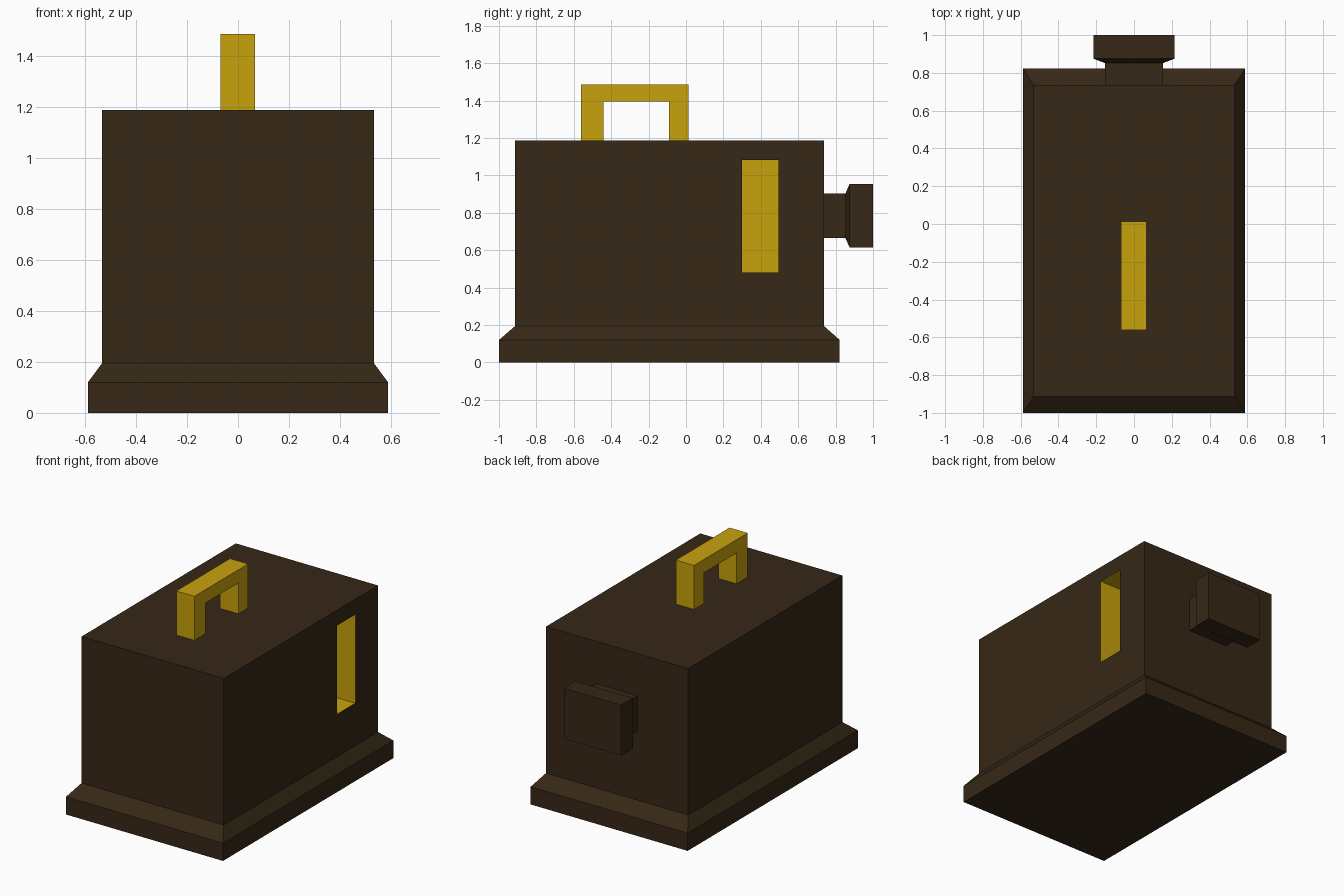
import bpy
import bmesh

if "Cube" in bpy.data.objects:
    bpy.data.objects.remove(bpy.data.objects["Cube"])


def material(name, color):
    m = bpy.data.materials.new(name)
    m.diffuse_color = color
    m.use_nodes = True
    m.node_tree.nodes["Principled BSDF"].inputs["Base Color"].default_value = m.diffuse_color
    return m


brown = material("dark_brown", (0.037, 0.021, 0.008, 1))
gold = material("gold", (0.58, 0.36, 0.004, 1))


def loft(name, rings, mats):
    """Skin a closed solid through rings with equal point counts."""
    bm = bmesh.new()
    loops = [[bm.verts.new(p) for p in ring] for ring in rings]
    n = len(loops[0])
    for a, b in zip(loops, loops[1:]):
        for i in range(n):
            j = (i + 1) % n
            bm.faces.new((a[i], a[j], b[j], b[i]))
    bm.faces.new(loops[0][::-1])
    bm.faces.new(loops[-1])
    bmesh.ops.recalc_face_normals(bm, faces=bm.faces)
    mesh = bpy.data.meshes.new(name)
    bm.to_mesh(mesh)
    bm.free()
    obj = bpy.data.objects.new(name, mesh)
    bpy.context.collection.objects.link(obj)
    for m in mats:
        mesh.materials.append(m)
    return obj


def rect_z(x, y0, y1, z):
    return [(-x, y0, z), (x, y0, z), (x, y1, z), (-x, y1, z)]


def rect_y(x, z0, z1, y):
    return [(-x, y, z0), (x, y, z0), (x, y, z1), (-x, y, z1)]


# Box body with flared plinth
body = loft("body", [
    rect_z(0.588, -1.0, 0.822, 0.0),
    rect_z(0.588, -1.0, 0.822, 0.12),
    rect_z(0.532, -0.913, 0.737, 0.195),
    rect_z(0.532, -0.913, 0.737, 1.187),
], [brown, gold])

# Gold-lined slot sunk into the right side only
slot = [(0.30, 0.482), (0.495, 0.482), (0.495, 1.082), (0.30, 1.082)]
cutter = loft("slot_cutter", [[(x, y, z) for y, z in slot] for x in (0.33, 0.70)],
              [brown, gold])
for p in cutter.data.polygons:
    p.material_index = 1
cutter.hide_render = True
cut = body.modifiers.new("slot", "BOOLEAN")
cut.operation = "DIFFERENCE"
cut.solver = "EXACT"
cut.object = cutter
bpy.context.view_layer.objects.active = body
bpy.ops.object.modifier_apply(modifier=cut.name)
bpy.data.objects.remove(cutter)

# Square knob on the back: neck, short flare, head
loft("back_knob", [
    rect_y(0.153, 0.665, 0.902, 0.737),
    rect_y(0.153, 0.665, 0.902, 0.852),
    rect_y(0.215, 0.614, 0.955, 0.875),
    rect_y(0.215, 0.614, 0.955, 1.0),
], [brown])

# Carrying handle: arch profile across the top
arch = [(-0.562, 1.187), (-0.562, 1.485), (0.013, 1.485), (0.013, 1.187),
        (-0.092, 1.187), (-0.092, 1.395), (-0.442, 1.395), (-0.442, 1.187)]
loft("handle", [[(x, y, z) for y, z in arch] for x in (-0.069, 0.067)], [gold])
